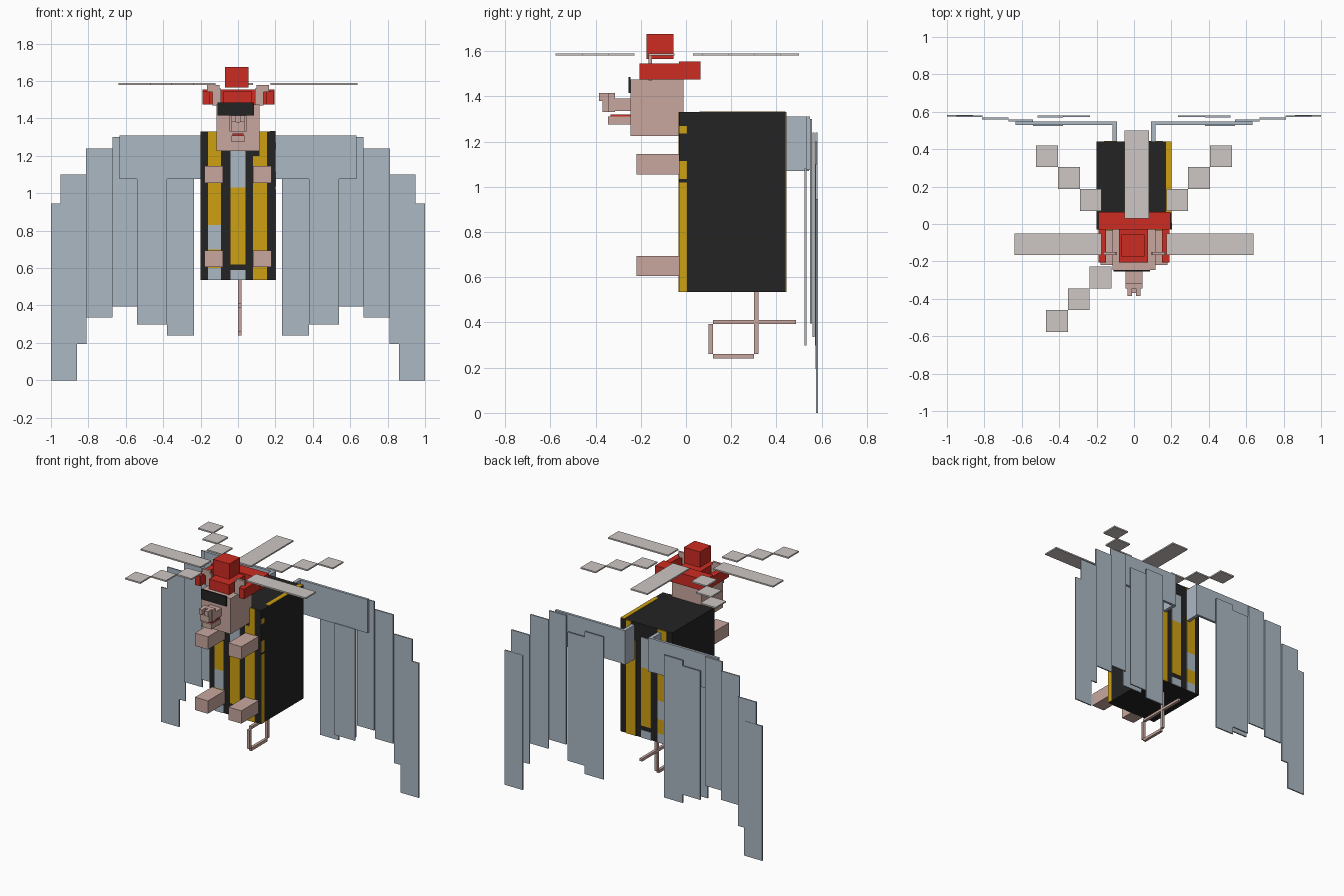
import bpy

cube = bpy.data.objects.get("Cube")
if cube:
    bpy.data.objects.remove(cube, do_unlink=True)


def material(name, rgb):
    m = bpy.data.materials.new(name)
    m.use_nodes = True
    linear = [(c / 255 / 12.92) if c < 11 else ((c / 255 + 0.055) / 1.055) ** 2.4 for c in rgb]
    m.diffuse_color = (*linear, 1)
    m.node_tree.nodes["Principled BSDF"].inputs["Base Color"].default_value = (*linear, 1)
    return m


BLACK = material("black", (35, 35, 35))
YELLOW = material("yellow", (206, 160, 18))
STEEL = material("blue grey", (172, 184, 196))
PINK = material("dusty pink", (200, 167, 159))
RED = material("red", (206, 44, 34))
GREY = material("warm grey", (205, 199, 195))


def box(name, x, y, z, mat):
    """Box given by its (low, high) range on each axis."""
    verts = [(a, b, c) for a in x for b in y for c in z]
    faces = [(0, 1, 3, 2), (4, 6, 7, 5), (0, 4, 5, 1), (2, 3, 7, 6), (0, 2, 6, 4), (1, 5, 7, 3)]
    mesh = bpy.data.meshes.new(name)
    mesh.from_pydata(verts, [], faces)
    mesh.materials.append(mat)
    ob = bpy.data.objects.new(name, mesh)
    bpy.context.collection.objects.link(ob)
    return ob


def pair(name, x, y, z, mat):
    """Matching boxes on the left (+x) and right (-x)."""
    box("left_" + name, x, y, z, mat)
    box("right_" + name, (-x[1], -x[0]), y, z, mat)


# Body
BOTTOM, TOP, FRONT, BACK, SIDE = 0.535, 1.33, -0.03, 0.44, 0.2
box("body", (-SIDE, SIDE), (FRONT, BACK), (BOTTOM, TOP), BLACK)

# Painted stripes on front and back: x range, then (z low, z high, colour)
stripes = [
    ((-0.16, -0.09), [(BOTTOM, 0.6, STEEL), (0.6, 0.7, YELLOW), (0.7, 0.83, STEEL), (0.83, TOP, YELLOW)]),
    ((-0.04, 0.04), [(BOTTOM, 0.59, STEEL), (0.62, 1.03, YELLOW), (1.03, 1.24, STEEL)]),
    ((0.08, 0.155), [(BOTTOM, 1.2, YELLOW)]),
    ((0.115, 0.155), [(1.2, TOP, YELLOW)]),
]
for x, bands in stripes:
    for low, high, mat in bands:
        box("front_stripe", x, (FRONT - 0.004, FRONT), (low, high), mat)
        box("back_stripe", x, (BACK, BACK + 0.004), (low, high), mat)
for low, high in [(BOTTOM, 1.02), (1.035, 1.115), (1.235, 1.27)]:
    box("side_stripe", (SIDE, SIDE + 0.003), (FRONT, 0.005), (low, high), YELLOW)
box("top_stripe", (0.17, SIDE), (0.06, BACK), (TOP, TOP + 0.003), YELLOW)

# Paws
for z in [(1.055, 1.145), (0.605, 0.695)]:
    pair("paw", (0.08, 0.18), (-0.22, FRONT), z, PINK)

# Head, snout and jaw
box("head", (-0.115, 0.115), (-0.245, -0.01), (1.225, 1.475), PINK)
box("snout", (-0.045, 0.045), (-0.315, -0.245), (1.335, 1.39), PINK)
box("snout_tip", (-0.045, 0.045), (-0.345, -0.315), (1.33, 1.415), PINK)
pair("nostril", (0.01, 0.035), (-0.385, -0.345), (1.38, 1.415), PINK)
box("nose", (-0.035, 0.035), (-0.37, -0.345), (1.33, 1.38), PINK)
box("mouth", (-0.03, 0.03), (-0.335, -0.245), (1.31, 1.32), RED)
box("jaw", (-0.035, 0.035), (-0.345, -0.245), (1.275, 1.31), PINK)
box("visor", (-0.11, 0.085), (-0.255, -0.245), (1.415, 1.485), BLACK)

# Ears
pair("ear", (0.09, 0.135), (-0.165, -0.15), (1.47, 1.56), PINK)
pair("ear_tip", (0.1, 0.165), (-0.165, -0.15), (1.54, 1.58), PINK)

# Cap and rotor hub
box("cap_back", (-0.19, 0.195), (-0.03, 0.065), (1.475, 1.555), RED)
pair("cap_side", (0.15, 0.19), (-0.205, -0.03), (1.475, 1.545), RED)
box("cap_centre", (-0.08, 0.075), (-0.205, -0.03), (1.475, 1.545), RED)
box("rotor_hub", (-0.07, 0.055), (-0.175, -0.055), (1.565, 1.675), RED)

# Rotor blades, straight and stepped
BLADE = (1.58, 1.59)
pair("rotor_blade", (0.175, 0.64), (-0.165, -0.05), BLADE, GREY)
box("rear_blade", (-0.05, 0.08), (0.03, 0.5), BLADE, GREY)
S = 0.117
for i in range(3):
    x, y = 0.173 + i * S, 0.07 + i * S
    pair("rear_blade_step", (x, x + S), (y, y + S), BLADE, GREY)
    x, y = -0.12 - i * S, -0.227 - i * S
    box("front_blade_step", (x - S, x), (y - S, y), BLADE, GREY)

# Wings: arm, then overlapping feathers from inner to outer
pair("wing_root", (0.09, 0.115), (BACK, 0.545), (1.07, 1.31), STEEL)
pair("wing_arm", (0.09, 0.633), (0.53, 0.548), (1.075, 1.31), STEEL)
feathers = [
    ((0.235, 0.38), 0.572, (0.24, 1.24)),
    ((0.38, 0.515), 0.57, (0.297, 1.2)),
    ((0.38, 0.54), 0.524, (0.297, 1.08)),
    ((0.54, 0.672), 0.549, (0.395, 1.3)),
    ((0.67, 0.812), 0.56, (0.335, 1.24)),
    ((0.81, 0.95), 0.572, (0.195, 1.1)),
    ((0.86, 1.0), 0.574, (0.0, 0.945)),
]
for x, y, z in feathers:
    pair("feather", x, (y, y + 0.009), z, STEEL)

# Looped tail
for y, z in [((0.3, 0.32), (0.26, BOTTOM)), ((0.12, 0.487), (0.393, 0.411)),
             ((0.12, 0.3), (0.24, 0.26)), ((0.1, 0.12), (0.26, 0.393))]:
    box("tail", (0.0, 0.02), y, z, PINK)
